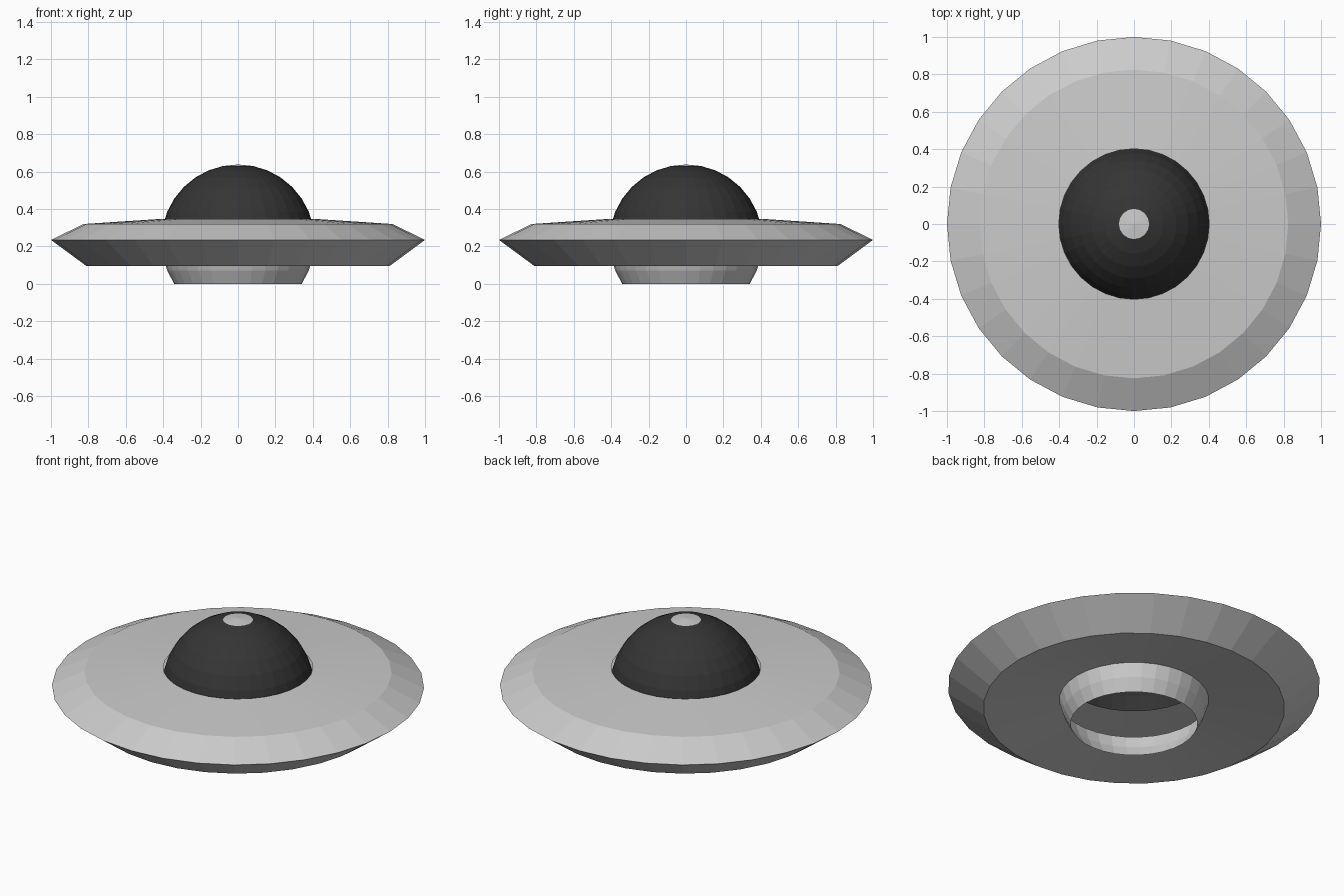
import bpy, math

if "Cube" in bpy.data.objects:
    bpy.data.objects.remove(bpy.data.objects["Cube"])

SIDES = 32
R, CZ = 0.41, 0.228          # globe radius and centre height
STEP = math.pi / 16          # latitude step between globe rings


def lathe(name, profile, mat=None):
    """Revolve (radius, z) points around z; a radius of 0 closes to a pole."""
    verts, rings, faces = [], [], []
    for r, z in profile:
        start = len(verts)
        n = 1 if r < 1e-6 else SIDES
        for i in range(n):
            a = 2 * math.pi * i / SIDES
            verts.append((r * math.cos(a), r * math.sin(a), z))
        rings.append([start + i % n for i in range(SIDES)])
    for lo, hi in zip(rings, rings[1:]):
        for i in range(SIDES):
            j = (i + 1) % SIDES
            faces.append(list(dict.fromkeys((lo[i], lo[j], hi[j], hi[i]))))
    mesh = bpy.data.meshes.new(name)
    mesh.from_pydata(verts, [], faces)
    mesh.update()
    if mat:
        mesh.materials.append(mat)
    obj = bpy.data.objects.new(name, mesh)
    bpy.context.collection.objects.link(obj)
    return obj


def globe(first, last):
    """Profile of the globe between two latitude rings (8 is the pole)."""
    return [(R * math.cos(k * STEP), CZ + R * math.sin(k * STEP))
            for k in range(first, last + 1)]


dark = bpy.data.materials.new("dark_dome")
dark.diffuse_color = (0.035, 0.035, 0.035, 1)
dark.use_nodes = True
dark.node_tree.nodes["Principled BSDF"].inputs["Base Color"].default_value = dark.diffuse_color

# Hollow saucer shell, open in the middle
collar = globe(-3, -1)
lathe("saucer_hull", [collar[-1], (0.81, 0.095), (1.0, 0.235),
                      (0.825, 0.32), (0.402, 0.348)])

# Open collar underneath, dark dome and its pale cap on top
lathe("lower_collar", collar)
lathe("dome", globe(1, 7), dark)
lathe("dome_cap", globe(7, 8))
